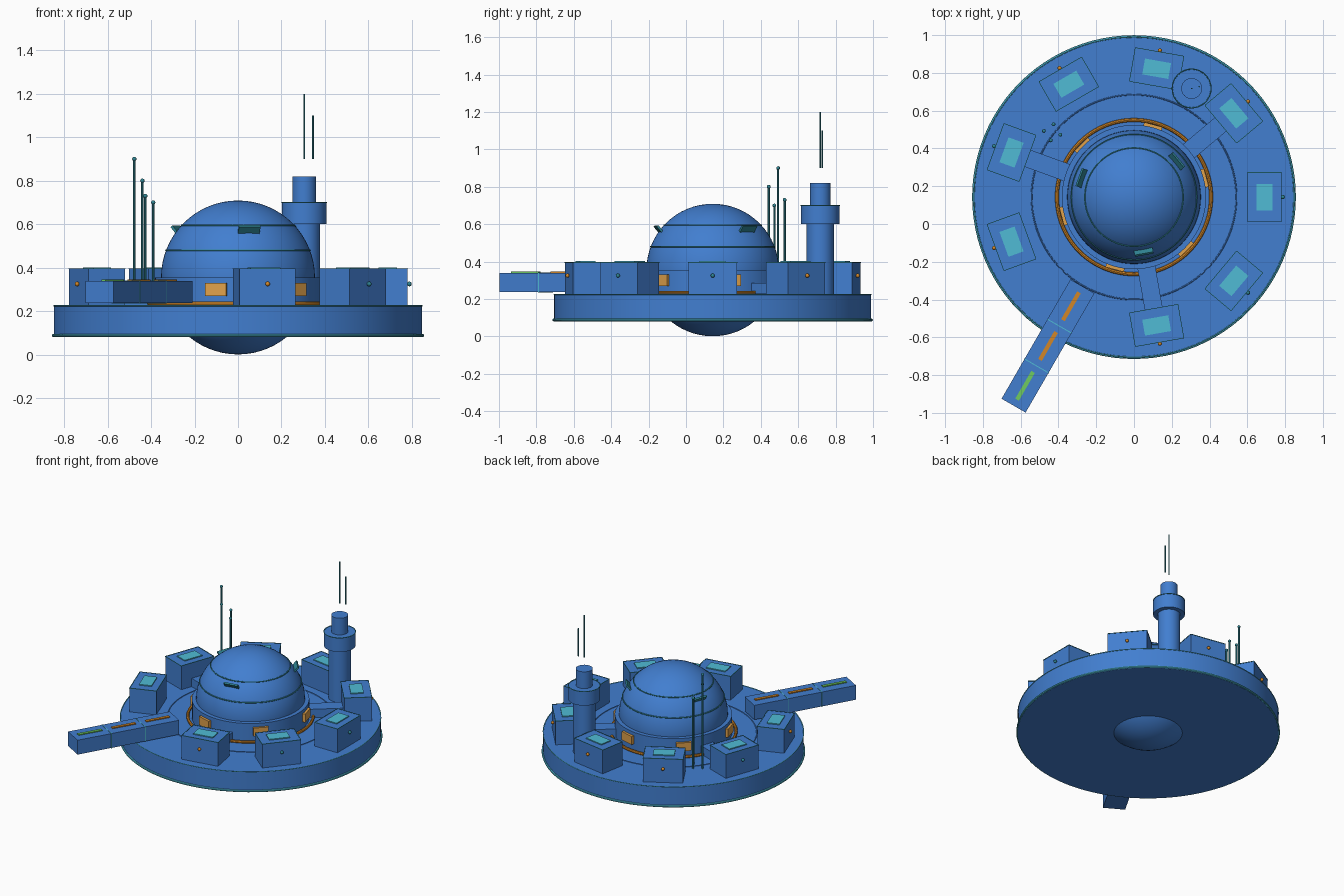
import bpy
import bmesh
from math import radians, sqrt
from mathutils import Matrix

if "Cube" in bpy.data.objects:
    bpy.data.objects.remove(bpy.data.objects["Cube"], do_unlink=True)


def material(name, rgb):
    m = bpy.data.materials.new(name)
    m.use_nodes = True
    m.diffuse_color = (*rgb, 1)
    m.node_tree.nodes["Principled BSDF"].inputs["Base Color"].default_value = (*rgb, 1)
    return m


BLUE = material("hull_blue", (0.054, 0.21, 0.63))
CYAN = material("panel_cyan", (0.08, 0.5, 0.66))
TEAL = material("trim_teal", (0.03, 0.24, 0.3))
ORANGE = material("ring_orange", (0.65, 0.24, 0.02))
AMBER = material("window_amber", (0.75, 0.36, 0.07))
GREEN = material("strip_green", (0.16, 0.6, 0.12))

CENTRE = Matrix.Translation((0, 0.1425, 0))
DECK = 0.225
parts = []


def finish(name, bm, mat, matrix):
    mesh = bpy.data.meshes.new(name)
    bm.transform(matrix)
    bmesh.ops.recalc_face_normals(bm, faces=bm.faces)
    bm.to_mesh(mesh)
    bm.free()
    mesh.materials.append(mat)
    ob = bpy.data.objects.new(name, mesh)
    bpy.context.collection.objects.link(ob)
    parts.append(ob)
    return ob


def box(name, size, loc, mat, angle=0, tilt=0):
    """Box placed at (radius, side, height) on the spoke at the given angle."""
    bm = bmesh.new()
    bmesh.ops.create_cube(bm, size=1)
    m = (CENTRE @ Matrix.Rotation(radians(angle), 4, "Z") @ Matrix.Translation(loc)
         @ Matrix.Rotation(radians(tilt), 4, "Y") @ Matrix.Diagonal((*size, 1)))
    return finish(name, bm, mat, m)


def cylinder(name, r, z0, z1, mat, x=0, y=0, segs=32):
    bm = bmesh.new()
    bmesh.ops.create_cone(bm, cap_ends=True, segments=segs, radius1=r, radius2=r, depth=z1 - z0)
    return finish(name, bm, mat, CENTRE @ Matrix.Translation((x, y, (z0 + z1) / 2)))


def ball(name, r, loc, mat, segs=12, angle=0):
    bm = bmesh.new()
    bmesh.ops.create_uvsphere(bm, u_segments=segs, v_segments=segs // 2, radius=r)
    m = CENTRE @ Matrix.Rotation(radians(angle), 4, "Z") @ Matrix.Translation(loc)
    return finish(name, bm, mat, m)


def ring(name, r, tube, z, mat, x=0, y=0, segs=96):
    """Torus made by spinning a small circle."""
    bm = bmesh.new()
    profile = bmesh.ops.create_circle(bm, segments=8, radius=tube)["verts"]
    bm.transform(Matrix.Translation((r, 0, 0)) @ Matrix.Rotation(radians(90), 4, "X"))
    bmesh.ops.spin(bm, geom=profile + bm.edges[:], cent=(0, 0, 0), axis=(0, 0, 1),
                   angle=radians(360), steps=segs, use_merge=True)
    bmesh.ops.remove_doubles(bm, verts=bm.verts, dist=0.0001)
    return finish(name, bm, mat, CENTRE @ Matrix.Translation((x, y, z)))


# Round deck with its rims
cylinder("deck", 0.847, 0.08, DECK, BLUE, segs=96)
ring("lower_rim", 0.849, 0.008, 0.088, CYAN)
ring("upper_rim", 0.847, 0.003, DECK, CYAN)
ring("deck_seam", 0.542, 0.004, DECK, BLUE)

# Central dome, a full sphere through the deck
DOME_R, DOME_Z = 0.354, 0.355
ball("dome", DOME_R, (0, 0, DOME_Z), BLUE, segs=64)
for z in (0.48, 0.595):
    ring("dome_seam", sqrt(DOME_R ** 2 - (z - DOME_Z) ** 2), 0.004, z, TEAL)
for a in (40, 160, 280):
    box("dome_vent", (0.012, 0.1, 0.045), (0.293, 0, 0.573), TEAL, a, tilt=40)

# Collar with windows and glowing ring
cylinder("collar", 0.382, DECK, 0.355, BLUE, segs=64)
ring("collar_ring", 0.408, 0.01, 0.234, ORANGE)
for i in range(6):
    box("collar_window", (0.03, 0.1, 0.06), (0.382, 0, 0.3), AMBER, 15 + 60 * i)

# Modules around the deck; the arm takes one of the nine places
W, D, TOP, MR = 0.26, 0.18, 0.395, 0.69
for i in range(9):
    a = 40 * i
    if a == 240:
        continue
    box("module", (D, W, TOP - DECK), (MR, 0, (TOP + DECK) / 2), BLUE, a)
    box("module_roof_panel", (0.085, 0.14, 0.008), (MR, 0, TOP + 0.003), CYAN, a)
    for s in (-1, 1):
        box("module_side_trim", (D, 0.004, 0.004), (MR, s * W / 2, TOP), TEAL, a)
        box("module_end_trim", (0.004, W, 0.004), (MR + s * D / 2, 0, TOP), TEAL, a)
    ball("module_lamp", 0.011, (MR + D / 2 + 0.008, 0, 0.325),
         TEAL if a in (0, 160, 320) else ORANGE, angle=a)

# Corridors from the collar to three modules
for a in (40, 160, 280):
    box("corridor", (0.25, 0.095, 0.06), (0.49, 0, DECK + 0.03), BLUE, a)

# Docking arm in three segments
SEG = 0.243
for i, mat in enumerate((ORANGE, ORANGE, GREEN)):
    r = 0.546 + SEG * (i + 0.5)
    box("arm_segment", (SEG, 0.147, 0.103), (r, 0, 0.288), BLUE, 240)
    box("arm_light", (0.17, 0.022, 0.008), (r, 0, 0.342), mat, 240)
    if i:
        box("arm_joint", (0.005, 0.151, 0.107), (r - SEG / 2, 0, 0.288), CYAN, 240)

# Control tower with floating antennas
TX, TY = 0.305, 0.575
cylinder("tower_shaft", 0.073, DECK, 0.6, BLUE, TX, TY)
cylinder("tower_cabin", 0.103, 0.6, 0.7, BLUE, TX, TY)
cylinder("tower_cap", 0.055, 0.7, 0.82, BLUE, TX, TY)
ring("cabin_trim", 0.103, 0.003, 0.7, TEAL, TX, TY, segs=32)
cylinder("tower_antenna_tall", 0.004, 0.9, 1.2, TEAL, TX, TY, segs=8)
cylinder("tower_antenna_short", 0.004, 0.9, 1.1, TEAL, TX + 0.04, TY + 0.01, segs=8)

# Mast cluster
for x, y, z in ((-0.477, 0.35, 0.9), (-0.44, 0.3, 0.8), (-0.426, 0.385, 0.73), (-0.39, 0.33, 0.7)):
    cylinder("mast", 0.006, DECK, z, TEAL, x, y, segs=8)
    ball("mast_tip", 0.01, (x, y, z), TEAL)

# Smooth the round parts, keep edges sharp
bpy.ops.object.select_all(action="DESELECT")
for ob in parts:
    ob.select_set(True)
bpy.context.view_layer.objects.active = parts[0]
bpy.ops.object.shade_smooth_by_angle(angle=radians(35))
